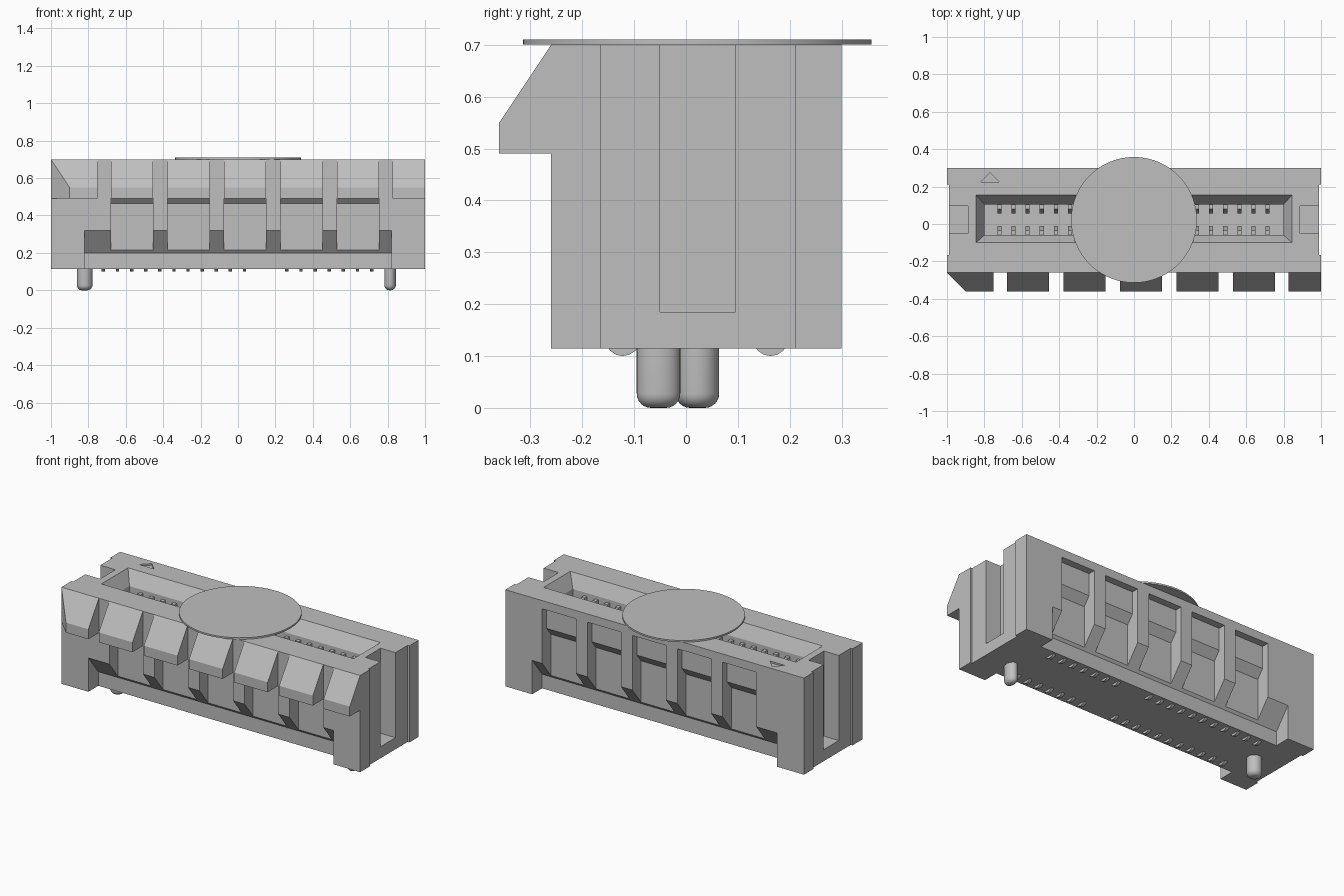
import bpy, bmesh, math

if "Cube" in bpy.data.objects:
    bpy.data.objects.remove(bpy.data.objects["Cube"], do_unlink=True)

GREY = (0.52, 0.52, 0.52, 1)
mat = bpy.data.materials.new("light grey")
mat.use_nodes = True
mat.diffuse_color = GREY
mat.node_tree.nodes["Principled BSDF"].inputs["Base Color"].default_value = GREY


def finish(bm, name, smooth=False):
    bmesh.ops.recalc_face_normals(bm, faces=bm.faces)
    mesh = bpy.data.meshes.new(name)
    bm.to_mesh(mesh)
    bm.free()
    mesh.materials.append(mat)
    ob = bpy.data.objects.new(name, mesh)
    bpy.context.collection.objects.link(ob)
    if smooth:
        bpy.ops.object.select_all(action='DESELECT')
        ob.select_set(True)
        bpy.context.view_layer.objects.active = ob
        bpy.ops.object.shade_smooth_by_angle(angle=math.radians(35))
    return ob


def loft(bm, rings):
    """Closed solid through a list of equally long point rings."""
    loops = [[bm.verts.new(p) for p in ring] for ring in rings]
    n = len(loops[0])
    for a, b in zip(loops, loops[1:]):
        for i in range(n):
            j = (i + 1) % n
            bm.faces.new((a[i], a[j], b[j], b[i]))
    bm.faces.new(loops[0][::-1])
    bm.faces.new(loops[-1])


def prism(bm, profile, x0, x1):
    """Extrude a (y, z) profile along x."""
    loft(bm, [[(x, y, z) for y, z in profile] for x in (x0, x1)])


def rect(x, y0, y1, z):
    return [(-x, y0, z), (x, y0, z), (x, y1, z), (-x, y1, z)]


def box(bm, x0, x1, y0, y1, z0, z1):
    prism(bm, [(y0, z0), (y1, z0), (y1, z1), (y0, z1)], x0, x1)


def mirror_y(profile):
    return [(0.04 - y, z) for y, z in profile]


def cut(target, build):
    """Subtract the solid made by build(bm) and discard the cutter."""
    bm = bmesh.new()
    build(bm)
    cutter = finish(bm, "cutter")
    cutter.hide_render = True
    mod = target.modifiers.new("cut", 'BOOLEAN')
    mod.operation, mod.solver, mod.object = 'DIFFERENCE', 'EXACT', cutter
    bpy.context.view_layer.objects.active = target
    bpy.ops.object.modifier_apply(modifier=mod.name)
    data = cutter.data
    bpy.data.objects.remove(cutter, do_unlink=True)
    bpy.data.meshes.remove(data)


# Housing block
bm = bmesh.new()
box(bm, -1, 1, -0.26, 0.30, 0.115, 0.70)
housing = finish(bm, "housing")

# Funnel-shaped mating slot
cut(housing, lambda bm: loft(bm, [
    rect(0.80, -0.06, 0.105, 0.20), rect(0.80, -0.06, 0.105, 0.62),
    rect(0.845, -0.10, 0.155, 0.70), rect(0.845, -0.10, 0.155, 0.75)]))

# Shallow end recesses and deep end grooves
for s in (-1, 1):
    cut(housing, lambda bm: box(bm, *sorted((s * 0.988, s * 1.1)), -0.165, 0.21, 0.0, 0.8))
    cut(housing, lambda bm: box(bm, *sorted((s * 0.888, s * 1.1)), -0.05, 0.095, 0.185, 0.8))

# Long undercut along the base, front and back
undercut = [(-0.35, 0.05), (-0.165, 0.05), (-0.165, 0.20), (-0.26, 0.32), (-0.35, 0.434)]
for prof in (undercut, mirror_y(undercut)):
    cut(housing, lambda bm: prism(bm, prof, -0.82, 0.82))

# Five stepped pockets on each long side
BAYS = [(-0.68 + 0.302 * i, -0.455 + 0.302 * i) for i in range(5)]
front_pocket = [(-0.35, 0.49), (-0.20, 0.49), (-0.177, 0.465), (-0.177, 0.21), (-0.35, 0.12)]
back_pocket = mirror_y([(-0.35, 0.65), (-0.217, 0.65), (-0.217, 0.515),
                        (-0.177, 0.465), (-0.177, 0.21), (-0.35, 0.12)])
for x0, x1 in BAYS:
    for prof in (front_pocket, back_pocket):
        cut(housing, lambda bm: prism(bm, prof, x0, x1))

# Triangular orientation mark sunk in the top
tri = [(-0.82, 0.225), (-0.72, 0.225), (-0.77, 0.275)]
cut(housing, lambda bm: loft(bm, [[(x, y, z) for x, y in tri] for z in (0.69, 0.75)]))

# Sloped teeth along the front top edge
tooth = [(-0.26, 0.70), (-0.36, 0.55), (-0.36, 0.49), (-0.26, 0.49)]
bm = bmesh.new()
for x0, x1 in BAYS + [(0.825, 1.0)]:
    prism(bm, tooth, x0, x1)
# The first tooth has its outer corner cut off at 45 degrees
loft(bm, [[(-1 if y > -0.3 else -0.90, y, z) for y, z in tooth],
          [(-0.75, y, z) for y, z in tooth]])
finish(bm, "front_teeth")

# Polarising key across the slot
bm = bmesh.new()
box(bm, 0.115, 0.18, -0.062, 0.107, 0.198, 0.62)
finish(bm, "slot_key")

# Contacts in the slot and their rounded tails below, skipping the key
PINS = [-0.72 + 0.0755 * i for i in range(20) if i not in (11, 12)]
contact = [(-0.061, 0.199), (-0.045, 0.199), (-0.045, 0.42), (-0.012, 0.52),
           (-0.035, 0.60), (-0.061, 0.60)]
contact_back = [(0.045 - y, z) for y, z in contact]
bm = bmesh.new()
for x in PINS:
    for prof in (contact, contact_back):
        prism(bm, prof, x - 0.011, x + 0.011)
finish(bm, "contacts")

bm = bmesh.new()
for x in PINS:
    for cy in (-0.122, 0.163):
        prism(bm, [(cy + 0.034 * math.cos(a), 0.134 + 0.034 * math.sin(a))
                   for a in (math.tau * k / 16 for k in range(16))], x - 0.009, x + 0.009)
finish(bm, "contact_tails", True)


# Rounded locating pegs
def peg(name, x, y, rx, ry):
    fillet = 0.028
    steps = [(fillet * (1 - math.sin(a)), fillet * (1 - math.cos(a)))
             for a in (math.pi / 2 * k / 6 for k in range(7))]
    levels = steps + [(0, 0.13)]
    bm = bmesh.new()
    loft(bm, [[(x + (rx - inset) * math.cos(t), y + (ry - inset) * math.sin(t), z)
               for t in (math.tau * k / 32 for k in range(32))] for inset, z in levels])
    finish(bm, name, True)


peg("right_peg", -0.82, 0.022, 0.042, 0.042)
peg("left_peg", 0.813, -0.053, 0.031, 0.042)

# Thin round pick-up disc on top
bm = bmesh.new()
loft(bm, [[(0.336 * math.cos(t), 0.022 + 0.336 * math.sin(t), z)
           for t in (math.tau * k / 96 for k in range(96))] for z in (0.70, 0.71)])
finish(bm, "pickup_disc", True)
